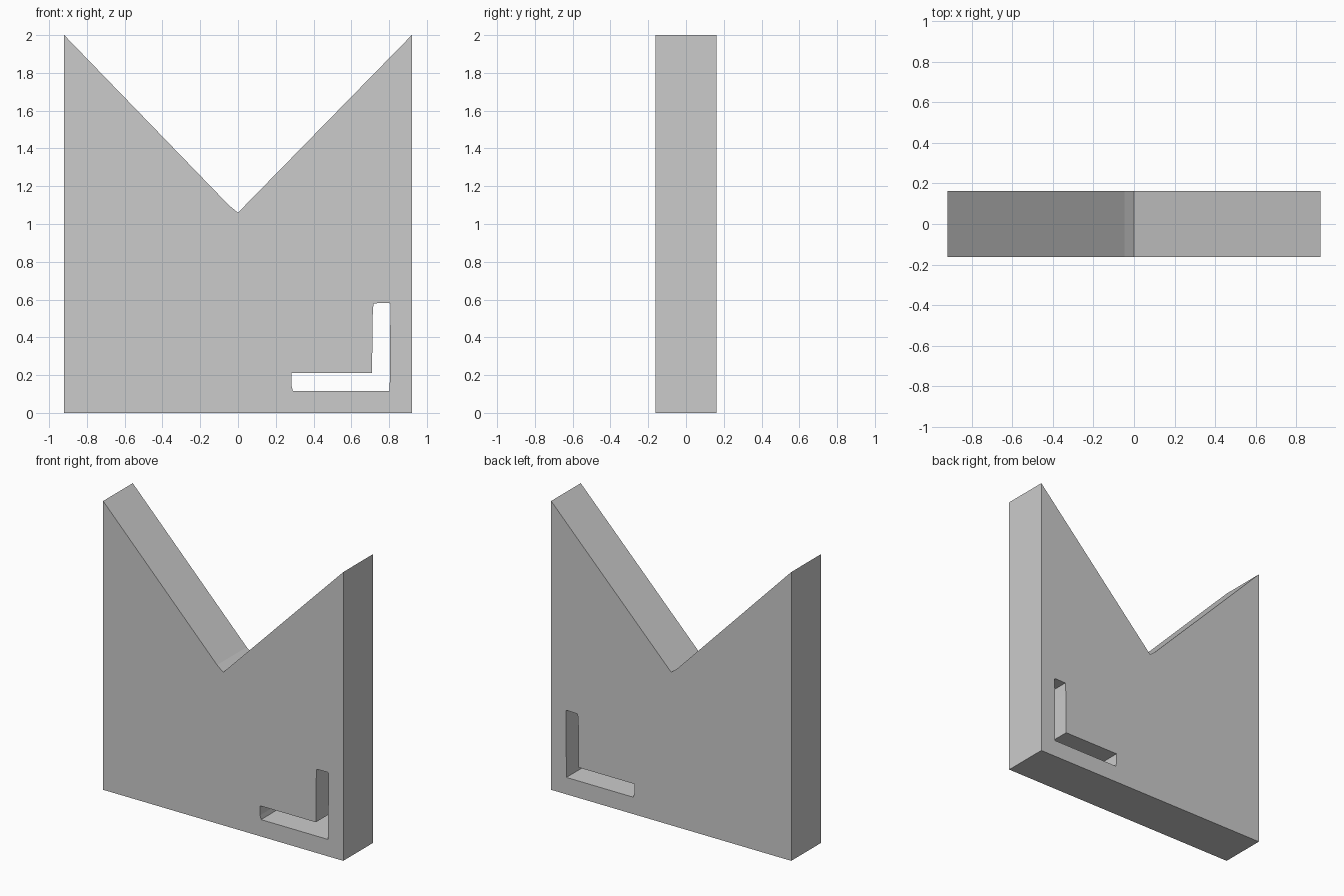
import bpy
from math import radians

if "Cube" in bpy.data.objects:
    bpy.data.objects.remove(bpy.data.objects["Cube"])

HALF_DEPTH = 0.162

# Outline of the plate with its V notch, in (x, z)
plate = [(-0.92, 0), (0.92, 0), (0.92, 2), (0, 1.06), (-0.047, 1.098), (-0.92, 2)]

# L-shaped slot through the lower right corner
slot = [(0.29, 0.117), (0.803, 0.117), (0.807, 0.577), (0.798, 0.582), (0.717, 0.58),
        (0.712, 0.5), (0.71, 0.211), (0.283, 0.211), (0.283, 0.145)]


def add_loop(curve, points):
    spline = curve.splines.new('POLY')
    spline.points.add(len(points) - 1)
    for p, (x, z) in zip(spline.points, points):
        p.co = (x, z, 0, 1)
    spline.use_cyclic_u = True


# Filled profile extruded both ways, then stood upright
curve = bpy.data.curves.new("notched_plate", 'CURVE')
curve.dimensions = '2D'
curve.fill_mode = 'BOTH'
curve.extrude = HALF_DEPTH
for loop in (plate, slot):
    add_loop(curve, loop)

obj = bpy.data.objects.new("notched_plate", curve)
bpy.context.collection.objects.link(obj)
obj.rotation_euler.x = radians(90)
bpy.context.view_layer.objects.active = obj
obj.select_set(True)
bpy.ops.object.convert(target='MESH')

# Weld the caps to the sides and keep the faces flat
obj = bpy.context.object
obj.name = "notched_plate"
bpy.ops.object.transform_apply(location=False, rotation=True, scale=False)
bpy.ops.object.mode_set(mode='EDIT')
bpy.ops.mesh.select_all(action='SELECT')
bpy.ops.mesh.remove_doubles(threshold=0.0005)
bpy.ops.mesh.normals_make_consistent(inside=False)
bpy.ops.object.mode_set(mode='OBJECT')
bpy.ops.object.shade_flat()
